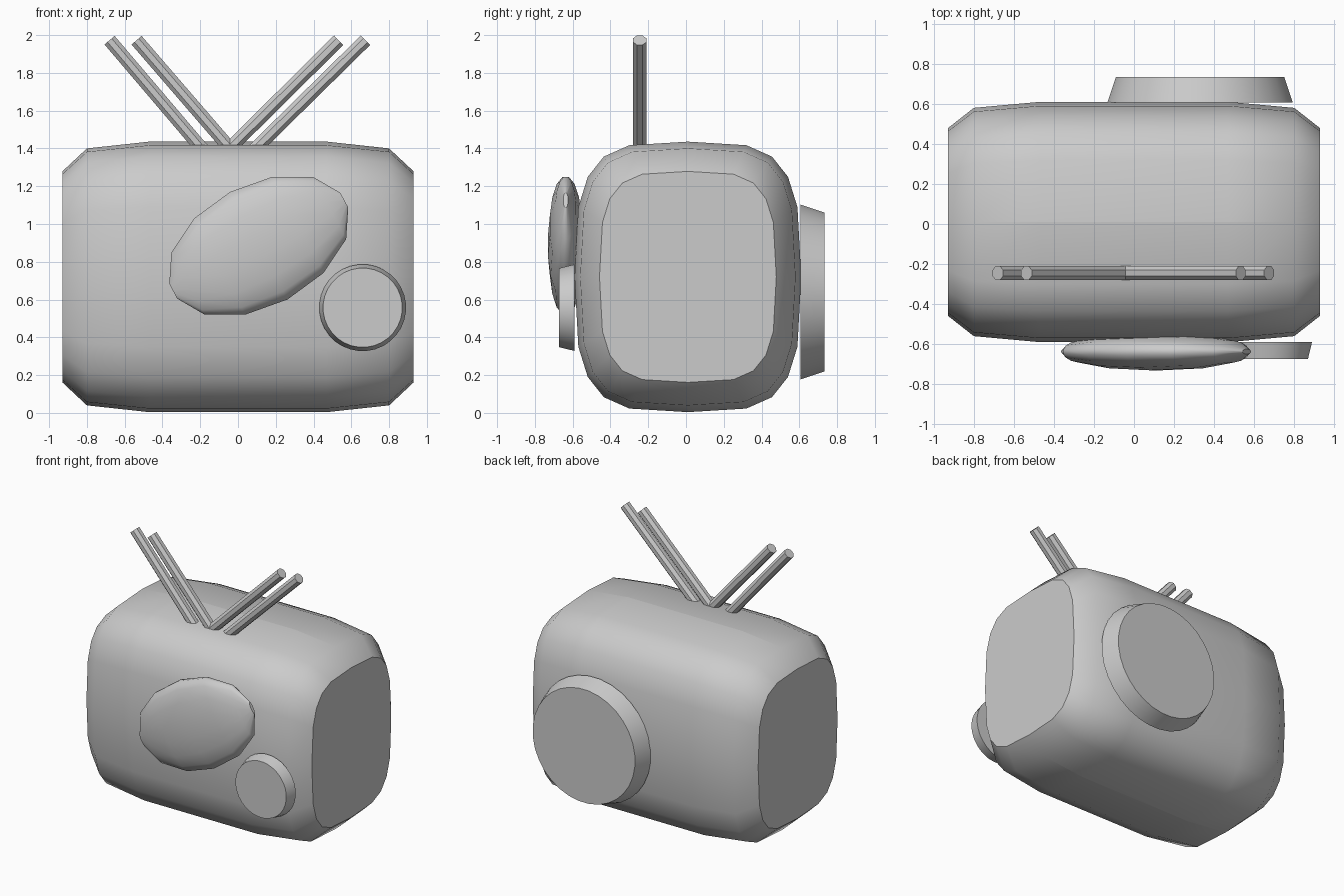
import bpy, bmesh, math
from mathutils import Vector, Matrix

if "Cube" in bpy.data.objects:
    bpy.data.objects.remove(bpy.data.objects["Cube"])

grey = bpy.data.materials.new("plain grey")
grey.diffuse_color = (0.6, 0.6, 0.6, 1)
grey.use_nodes = True
grey.node_tree.nodes["Principled BSDF"].inputs["Base Color"].default_value = grey.diffuse_color


def loft(name, rings, is_sharp=lambda a, b: False, smooth=True):
    """Skin a list of equal-length point rings, with flat end caps."""
    bm = bmesh.new()
    loops = [[bm.verts.new(p) for p in ring] for ring in rings]
    n = len(loops[0])
    for a, b in zip(loops, loops[1:]):
        for i in range(n):
            j = (i + 1) % n
            bm.faces.new((a[i], a[j], b[j], b[i])).smooth = smooth
    bm.faces.new(loops[0])
    bm.faces.new(loops[-1])
    bmesh.ops.recalc_face_normals(bm, faces=bm.faces)
    for e in bm.edges:
        flat_side = any(not f.smooth for f in e.link_faces)
        if flat_side or is_sharp(e.verts[0].co, e.verts[1].co):
            e.smooth = False
    mesh = bpy.data.meshes.new(name)
    bm.to_mesh(mesh)
    bm.free()
    mesh.materials.append(grey)
    obj = bpy.data.objects.new(name, mesh)
    bpy.context.collection.objects.link(obj)
    return obj


def lathe(name, start, axis, profile, sides, flat_scale=1.0, smooth=True):
    """Revolve (distance, radius) pairs about an axis; flat_scale squashes y."""
    axis = Vector(axis).normalized()
    u = Vector((0, 1, 0)) if abs(axis.y) < 0.5 else Vector((1, 0, 0))
    v = axis.cross(u)
    rings = []
    for d, r in profile:
        ring = []
        for i in range(sides):
            t = 2 * math.pi * (i + 0.5) / sides
            ring.append(Vector(start) + axis * d
                        + u * (r * flat_scale * math.cos(t)) + v * (r * math.sin(t)))
        rings.append(ring)
    return loft(name, rings, smooth=smooth)


# Cabinet: rounded section lofted along x, chamfered towards flat ends
CY, CZ = 0.01, 0.72
quarter = [(0, 0.716), (0.31, 0.697), (0.445, 0.637), (0.53, 0.53), (0.58, 0.37), (0.6, 0)]
half = quarter + [(y, -z) for y, z in quarter[-2::-1]]
section = half + [(-y, z) for y, z in half[-2:0:-1]]
stations = [(-0.93, 0.78), (-0.8, 0.95), (-0.47, 1), (0.47, 1), (0.8, 0.95), (0.93, 0.78)]
loft("cabinet",
     [[(x, CY + y * s, CZ + z * s) for y, z in section] for x, s in stations],
     # seam along the middle of the top and bottom
     lambda a, b: max(abs(a.x), abs(b.x)) < 0.85
     and abs(a.y - CY) < 1e-4 and abs(b.y - CY) < 1e-4)

# Oval screen: flattened, tilted spheroid with small blunt tips
tilt = math.radians(28)
end = [(0.513, 0.045), (0.425, 0.19), (0.235, 0.294)]
lathe("screen", (0.11, -0.637, 0.885), (math.cos(tilt), 0, math.sin(tilt)),
      [(-d, r) for d, r in end] + [(0, 0.329)] + end[::-1], 16, 0.29)

# Tapered round knob on the front and round housing on the back
lathe("knob", (0.66, -0.59, 0.557), (0, -1, 0), [(0, 0.23), (0.083, 0.21)], 32)
lathe("back_housing", (0.33, 0.607, 0.64), (0, 1, 0), [(0, 0.465), (0.126, 0.423)], 32)

# Two pairs of antenna rods, ending just inside the cabinet top
rods = [("left_outer", -0.205, -0.68), ("left_inner", -0.055, -0.537),
        ("right_inner", -0.03, 0.533), ("right_outer", 0.108, 0.675)]
for name, x0, x1 in rods:
    foot, tip = Vector((x0, -0.245, 1.415)), Vector((x1, -0.245, 1.973))
    span = tip - foot
    lathe(name + "_antenna", foot, span, [(-0.03, 0.038), (span.length, 0.038)], 8, smooth=False)
